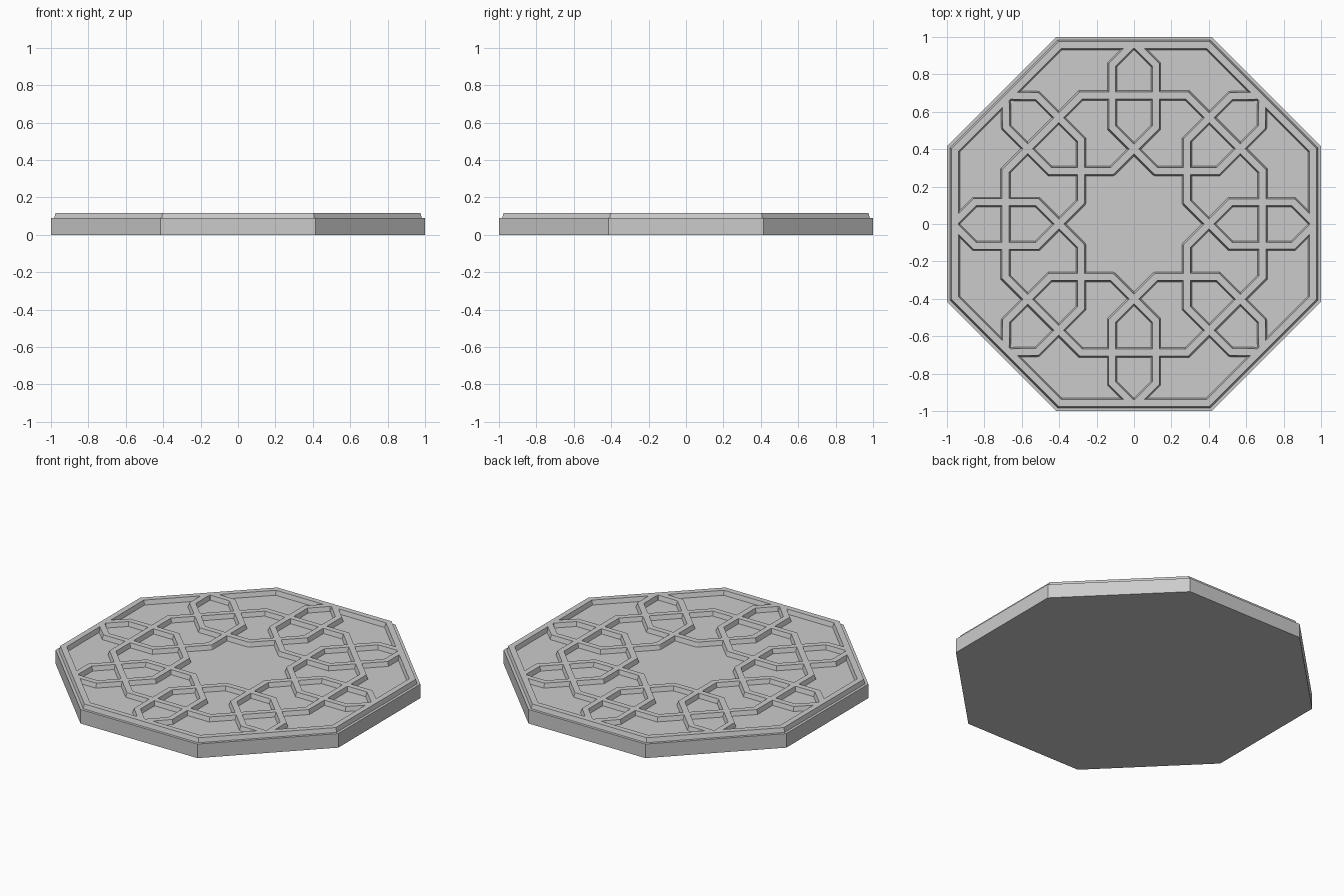
import bpy, bmesh, math
from mathutils import Vector, Matrix

if "Cube" in bpy.data.objects:
    bpy.data.objects.remove(bpy.data.objects["Cube"])

PLATE_TOP, RIB_TOP = 0.09, 0.118
BASE_HALF, TOP_HALF = 0.026, 0.018      # half widths of a rib at its foot and crest

stone = bpy.data.materials.new("grey_stone")
stone.use_nodes = True
stone.diffuse_color = (0.6, 0.6, 0.6, 1)
stone.node_tree.nodes["Principled BSDF"].inputs["Base Color"].default_value = (0.6, 0.6, 0.6, 1)


def octagon(apothem):
    """Corners of an octagon with flat sides facing the axes."""
    r = apothem / math.cos(math.pi / 8)
    return [Vector((r * math.cos(a), r * math.sin(a)))
            for a in (math.pi / 8 + k * math.pi / 4 for k in range(8))]


def finish(bm, name):
    bmesh.ops.recalc_face_normals(bm, faces=bm.faces)
    mesh = bpy.data.meshes.new(name)
    bm.to_mesh(mesh)
    bm.free()
    mesh.materials.append(stone)
    obj = bpy.data.objects.new(name, mesh)
    bpy.context.collection.objects.link(obj)
    return obj


def mitred(points, offset):
    """Offset a closed outline sideways with mitred corners."""
    out = []
    for i, p in enumerate(points):
        before = (p - points[i - 1]).normalized()
        after = (points[(i + 1) % len(points)] - p).normalized()
        n1, n2 = Vector((-before.y, before.x)), Vector((-after.y, after.x))
        out.append(p + (n1 + n2) * offset / (1 + n1.dot(n2)))
    return out


def closed_rib(name, points):
    """Sweep a tapered section round a closed path."""
    bm = bmesh.new()
    slope = (BASE_HALF - TOP_HALF) / (RIB_TOP - PLATE_TOP)
    foot = PLATE_TOP - 0.02
    foot_half = BASE_HALF + 0.02 * slope
    section = [(-foot_half, foot), (-TOP_HALF, RIB_TOP), (TOP_HALF, RIB_TOP), (foot_half, foot)]
    rails = [[bm.verts.new((p.x, p.y, z)) for p in mitred(points, side)] for side, z in section]
    for j in range(len(rails)):
        a, b = rails[j - 1], rails[j]
        for i in range(len(points)):
            bm.faces.new((a[i - 1], a[i], b[i], b[i - 1]))
    return finish(bm, name)


# Octagonal plate
bm = bmesh.new()
bottom = bm.faces.new([bm.verts.new((p.x, p.y, 0)) for p in octagon(1)])
top = bmesh.ops.extrude_face_region(bm, geom=[bottom])
bmesh.ops.translate(bm, verts=[v for v in top["geom"] if isinstance(v, bmesh.types.BMVert)],
                    vec=(0, 0, PLATE_TOP))
if bottom.is_valid and len([f for f in bm.faces if abs(f.calc_center_median().z) < 1e-5]) == 0:
    bm.faces.new([v for v in bm.verts if v.co.z < 1e-5])
tile = finish(bm, "star_tile")

# Interlaced rosette: petal tip, shoulder and star bends, mirrored and repeated round
side = 0.117
half = [Vector((0.012, 0.957)), Vector((side, 0.85)), Vector((side, 0.517)),
        Vector((-side, 0.283))]
axis = math.radians(112.5)


def reflect(p):
    c, s = math.cos(2 * axis), math.sin(2 * axis)
    return Vector((c * p.x + s * p.y, s * p.x - c * p.y))


unit = half + [reflect(p) for p in reversed(half)]
rosette = []
for k in range(8):
    turn = Matrix.Rotation(k * math.pi / 4, 2)
    rosette += [turn @ p for p in unit]

# Fuse the ribs with the plate
ribs = [closed_rib("border_rib", octagon(0.957)),
        closed_rib("octagon_rib", octagon(0.687)),
        closed_rib("rosette_rib", rosette)]
bpy.context.view_layer.objects.active = tile
for rib in ribs:
    union = tile.modifiers.new(rib.name, 'BOOLEAN')
    union.operation = 'UNION'
    union.solver = 'EXACT'
    union.use_self = True
    union.object = rib
    bpy.ops.object.modifier_apply(modifier=union.name)
    bpy.data.objects.remove(rib)
